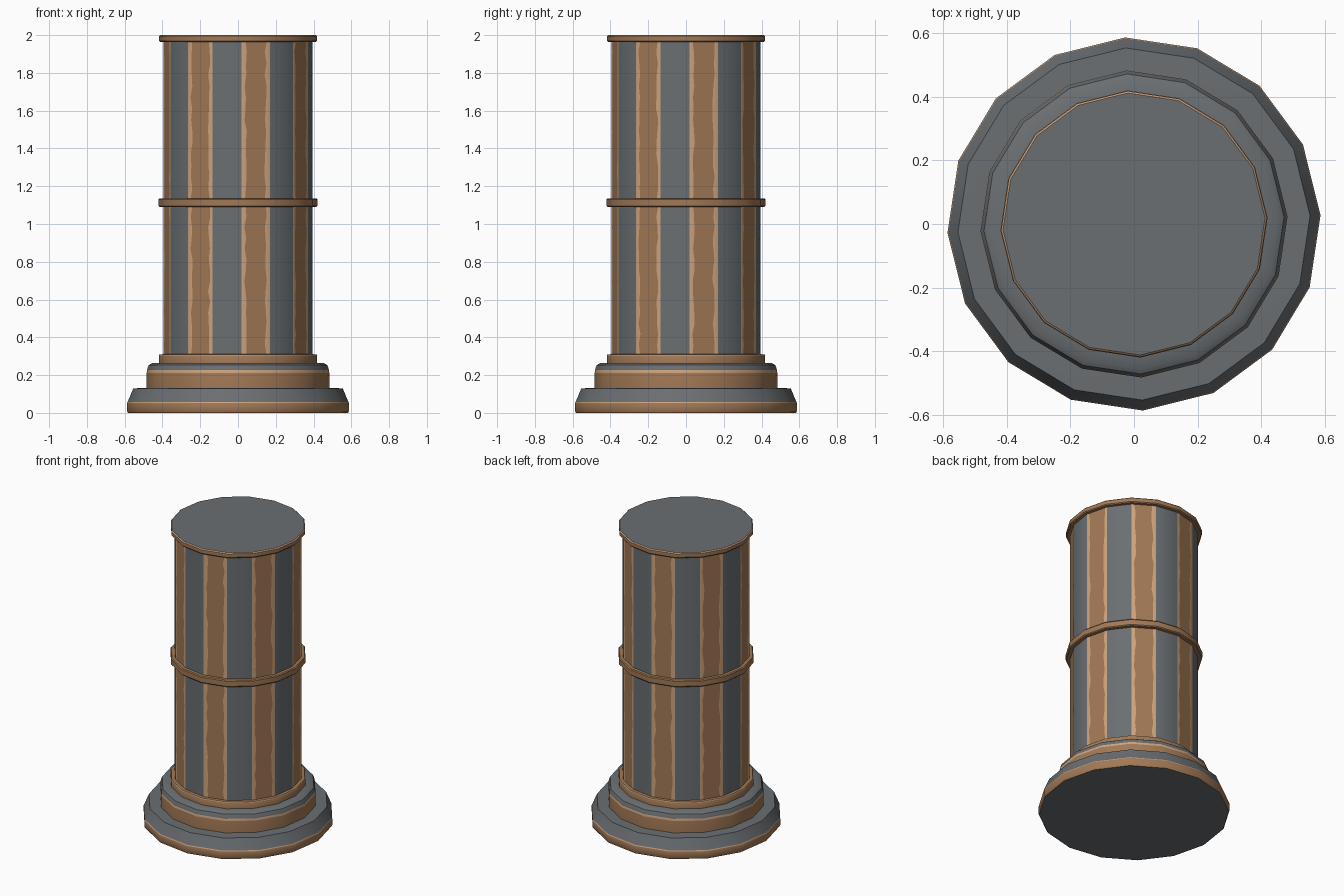
import bpy, bmesh, math, random

if "Cube" in bpy.data.objects:
    bpy.data.objects.remove(bpy.data.objects["Cube"])

random.seed(4)
N = 16
TURN = math.radians(2.7)
STEP = 2 * math.pi / N


def mat(name, rgb):
    m = bpy.data.materials.new(name)
    m.diffuse_color = (*rgb, 1)
    m.use_nodes = True
    m.node_tree.nodes["Principled BSDF"].inputs["Base Color"].default_value = m.diffuse_color
    return m


GREY, BROWN, TAN = 0, 1, 2
MATS = [mat("slate grey", (0.145, 0.158, 0.168)),
        mat("warm brown", (0.36, 0.19, 0.092)),
        mat("worn tan", (0.62, 0.37, 0.21))]


def finish(name, bm):
    bmesh.ops.recalc_face_normals(bm, faces=bm.faces)
    me = bpy.data.meshes.new(name)
    bm.to_mesh(me)
    bm.free()
    ob = bpy.data.objects.new(name, me)
    for m in MATS:
        me.materials.append(m)
    bpy.context.collection.objects.link(ob)
    bpy.ops.object.select_all(action='DESELECT')
    bpy.context.view_layer.objects.active = ob
    ob.select_set(True)
    bpy.ops.object.shade_smooth_by_angle(angle=math.radians(35))
    return ob


def corner(r, k):
    a = TURN + STEP * k
    return r * math.cos(a), r * math.sin(a)


def lathe(name, profile, cols, bottom, top):
    """Sixteen-sided turned part; cols holds one colour per profile segment."""
    bm = bmesh.new()
    rings = [[bm.verts.new((*corner(r, k), z)) for k in range(N)] for r, z in profile]
    for i, c in enumerate(cols):
        for k in range(N):
            j = (k + 1) % N
            f = bm.faces.new((rings[i][k], rings[i][j], rings[i + 1][j], rings[i + 1][k]))
            f.material_index = c
    bm.faces.new(rings[0]).material_index = bottom
    bm.faces.new(rings[-1]).material_index = top
    return finish(name, bm)


def shaft(name, r, z0, z1, rows=14):
    """Alternating grey and brown sides, brown ones with uneven worn edges."""
    bm = bmesh.new()
    zs = [z0 + (z1 - z0) * i / rows for i in range(rows + 1)]
    for k in range(N):
        a, b = corner(r, k), corner(r, k + 1)
        brown = k % 2 == 0
        lines = []
        for z in zs:
            ts = [0, 1]
            if brown:
                ts = [0, random.uniform(0.1, 0.19), 1 - random.uniform(0.1, 0.19), 1]
            lines.append([bm.verts.new((a[0] + (b[0] - a[0]) * t,
                                        a[1] + (b[1] - a[1]) * t, z)) for t in ts])
        cols = [TAN, BROWN, TAN] if brown else [GREY]
        for lo, hi in zip(lines, lines[1:]):
            for i, c in enumerate(cols):
                f = bm.faces.new((lo[i], lo[i + 1], hi[i + 1], hi[i]))
                f.material_index = c
    bmesh.ops.remove_doubles(bm, verts=bm.verts, dist=1e-5)
    return finish(name, bm)


# stepped base
lathe("base_plinth",
      [(0.583, 0), (0.588, 0.008), (0.588, 0.052), (0.585, 0.058), (0.555, 0.13), (0.47, 0.132)],
      [BROWN, BROWN, TAN, GREY, GREY], GREY, GREY)
lathe("base_step",
      [(0.484, 0.13), (0.484, 0.212), (0.482, 0.226), (0.48, 0.235), (0.473, 0.253),
       (0.455, 0.264), (0.40, 0.266)],
      [BROWN, TAN, GREY, GREY, GREY, GREY], GREY, GREY)
lathe("base_collar",
      [(0.42, 0.264), (0.42, 0.305), (0.417, 0.31), (0.38, 0.311)],
      [BROWN, TAN, BROWN], BROWN, BROWN)

# striped shaft in two lengths
shaft("lower_shaft", 0.395, 0.305, 1.095)
shaft("upper_shaft", 0.395, 1.13, 1.97)

# middle band
lathe("middle_band",
      [(0.38, 1.09), (0.416, 1.09), (0.421, 1.096), (0.421, 1.13), (0.416, 1.136), (0.38, 1.136)],
      [BROWN, BROWN, BROWN, BROWN, BROWN], BROWN, BROWN)

# top cap with a grey lid
lathe("top_cap",
      [(0.38, 1.964), (0.414, 1.964), (0.419, 1.97), (0.419, 1.994), (0.413, 2.0)],
      [BROWN, BROWN, BROWN, TAN], BROWN, GREY)
